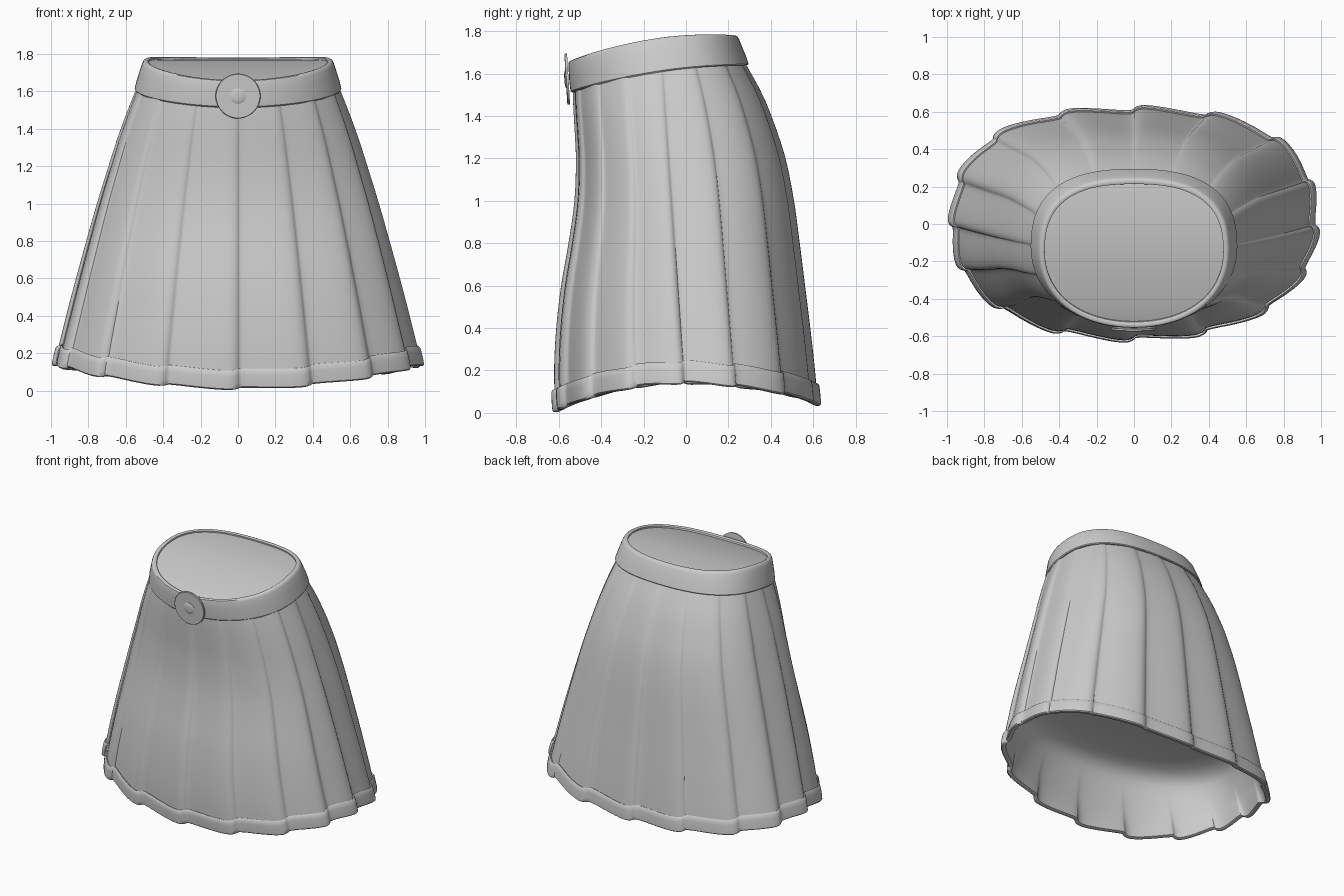
import bpy, bmesh
from math import sin, cos, pi, hypot
from mathutils import Matrix

if "Cube" in bpy.data.objects:
    bpy.data.objects.remove(bpy.data.objects["Cube"])

PLEATS = 16
# height: half width, front y, back y
TABLE = [(0.0, 1.015, -.617, .628), (0.2, .972, -.623, .61), (0.4, .92, -.613, .587),
         (0.6, .867, -.59, .562), (0.8, .812, -.555, .537), (1.0, .755, -.527, .51),
         (1.2, .693, -.52, .47), (1.35, .645, -.527, .422), (1.5, .59, -.534, .362),
         (1.65, .53, -.53, .28)]
# position across one pleat: inward drop, with a softened step at both ends
PLEAT = [(0, .6), (.04, .27), (.09, .06), (.15, 0), (.25, .08), (.37, .27),
         (.5, .5), (.64, .73), (.77, .92), (.87, 1), (.95, 1), (.985, .88)]


def section(z):
    """Smoothly interpolated section at height z."""
    i = 0
    while i < len(TABLE) - 2 and z > TABLE[i + 1][0]:
        i += 1
    p, q = TABLE[i], TABLE[i + 1]
    o, r = TABLE[max(i - 1, 0)], TABLE[min(i + 2, len(TABLE) - 1)]
    h = q[0] - p[0]
    f = (z - p[0]) / h
    out = []
    for k in (1, 2, 3):
        m0 = (q[k] - o[k]) / (q[0] - o[0]) * h
        m1 = (r[k] - p[k]) / (r[0] - p[0]) * h
        out.append((2*f**3 - 3*f*f + 1) * p[k] + (f**3 - 2*f*f + f) * m0
                   + (3*f*f - 2*f**3) * q[k] + (f**3 - f*f) * m1)
    return out


def oval(t, a, yf, yb, c, off, z):
    """Point on a lopsided, slightly squared oval, pushed along its normal by off."""
    b = (c - yf) if sin(t) < 0 else (yb - c)
    full = 1 + (.025 if sin(t) < 0 else .075) * sin(2 * t) ** 2
    nx, ny = cos(t) / a, sin(t) / b
    n = hypot(nx, ny)
    return (a * full * cos(t) + off * nx / n, c + b * full * sin(t) + off * ny / n, z)


def band_low(s):
    return 1.608 + .064 * s - .032 * s * s


def band_high(s):
    return 1.765 + .06 * s - .045 * s * s


def hem(s):
    return .145 - (.13 if s < 0 else .1) * s * s


def loft(name, rings, strip_cap=False):
    bm = bmesh.new()
    rows = [[bm.verts.new(p) for p in r] for r in rings]
    n = len(rows[0])
    for r, q in zip(rows, rows[1:]):
        for i in range(n):
            j = (i + 1) % n
            bm.faces.new((r[i], r[j], q[j], q[i]))
    last = rows[-1]
    if strip_cap:  # close with strips running left to right
        for i in range(-n // 4, n // 4):
            ids = [i % n, (i + 1) % n, (n // 2 - i - 1) % n, (n // 2 - i) % n]
            bm.faces.new([last[k] for k in dict.fromkeys(ids)])
    bmesh.ops.recalc_face_normals(bm, faces=bm.faces)
    return finish(name, bm)


def finish(name, bm):
    me = bpy.data.meshes.new(name)
    bm.to_mesh(me)
    bm.free()
    ob = bpy.data.objects.new(name, me)
    bpy.context.collection.objects.link(ob)
    bpy.ops.object.select_all(action='DESELECT')
    ob.select_set(True)
    bpy.context.view_layer.objects.active = ob
    bpy.ops.object.shade_smooth_by_angle(angle=.7)
    return ob


# Pleated skirt shell with raised hem band; f runs from hem band top (0) to waist (1)
def skirt_ring(f, lift, off, ripple=1.0):
    ring = []
    for k in range(PLEATS):
        for u, drop in PLEAT:
            t = -(k + u) * 2 * pi / PLEATS - pi / 2
            s = sin(t)
            low, top = hem(s) + .1, band_low(s) + .02
            z = low + (top - low) * f + lift
            depth = .006 + .021 * max(0, min(1, (1.62 - z) / 1.5)) ** .8
            # hem dips slightly where the pleat stands out
            dip = .012 * (1 - drop) * max(0, 1 - f * 6)
            c = -.11 * min(1, z / 1.6)
            drop = drop * ripple + .6 * (1 - ripple)
            ring.append(oval(t, *section(z), c, off - depth * drop, z - dip))
    return ring


# Smooth inner ceiling rings, rounding over from the inner wall
def ceiling_ring(z, scale):
    ring = []
    for k in range(PLEATS):
        for u, drop in PLEAT:
            t = -(k + u) * 2 * pi / PLEATS - pi / 2
            x, y, _ = oval(t, *section(.4), -.03, -.045, 0)
            ring.append((x * scale, y * scale, z))
    return ring


ROWS = 24
outer = [skirt_ring(1 - i / ROWS, 0, 0) for i in range(ROWS + 1)]
hem_rings = [skirt_ring(0, l, o) for l, o in
             [(.004, .008), (-.004, .014), (-.03, .015), (-.07, .015), (-.094, .013),
              (-.1, .006), (-.1, -.012), (-.095, -.02)]]
inner = [skirt_ring(0, -.05, -.022, .8), skirt_ring(0, 0, -.024, .5),
         skirt_ring(.05, 0, -.026, .2)]
ceiling = [ceiling_ring(z, s) for z, s in
           [(.36, .995), (.42, .97), (.465, .92), (.495, .84), (.515, .7), (.53, .35), (.53, .01)]]
loft("pleated_skirt", outer + hem_rings + inner + ceiling)


# Tilted waistband with a recessed closing panel
def band_ring(w, inset, n=96):
    ring = []
    for i in range(n):
        t = 2 * pi * i / n
        s = sin(t)
        z = band_low(s) + (band_high(s) - band_low(s)) * w
        ring.append(oval(t, .55 - .043 * w, -.54 - .016 * w, .293 - .05 * w,
                         -.12 - .03 * w, -inset, z))
    return ring


loft("waistband", [band_ring(w, o) for w, o in
                   [(.06, .03), (0, .018), (0, .002), (.04, -.004), (.3, -.005), (.6, -.003),
                    (.88, -.001), (.97, .003), (1, .01), (1, .022), (.97, .031), (.9, .034)]],
     strip_cap=True)


# Round buckle: thin disc with a small domed boss
def buckle_part(name, profile, n):
    bm = bmesh.new()
    rows = [[bm.verts.new((r * cos(2 * pi * i / n), r * sin(2 * pi * i / n), d))
             for i in range(n)] for r, d in profile]
    for r, q in zip(rows, rows[1:]):
        for i in range(n):
            j = (i + 1) % n
            bm.faces.new((r[i], r[j], q[j], q[i]))
    bm.faces.new(rows[0][::-1])
    bm.faces.new(rows[-1])
    bmesh.ops.recalc_face_normals(bm, faces=bm.faces)
    ob = finish(name, bm)
    ob.matrix_world = Matrix.Translation((0, -.56, 1.575)) @ Matrix.Rotation(pi / 2 + .06, 4, 'X')


buckle_part("buckle_disc", [(.12, -.006), (.12, .004), (.117, .007)], 48)
buckle_part("buckle_boss", [(.042, .0), (.042, .008), (.034, .012), (.018, .014)], 16)
